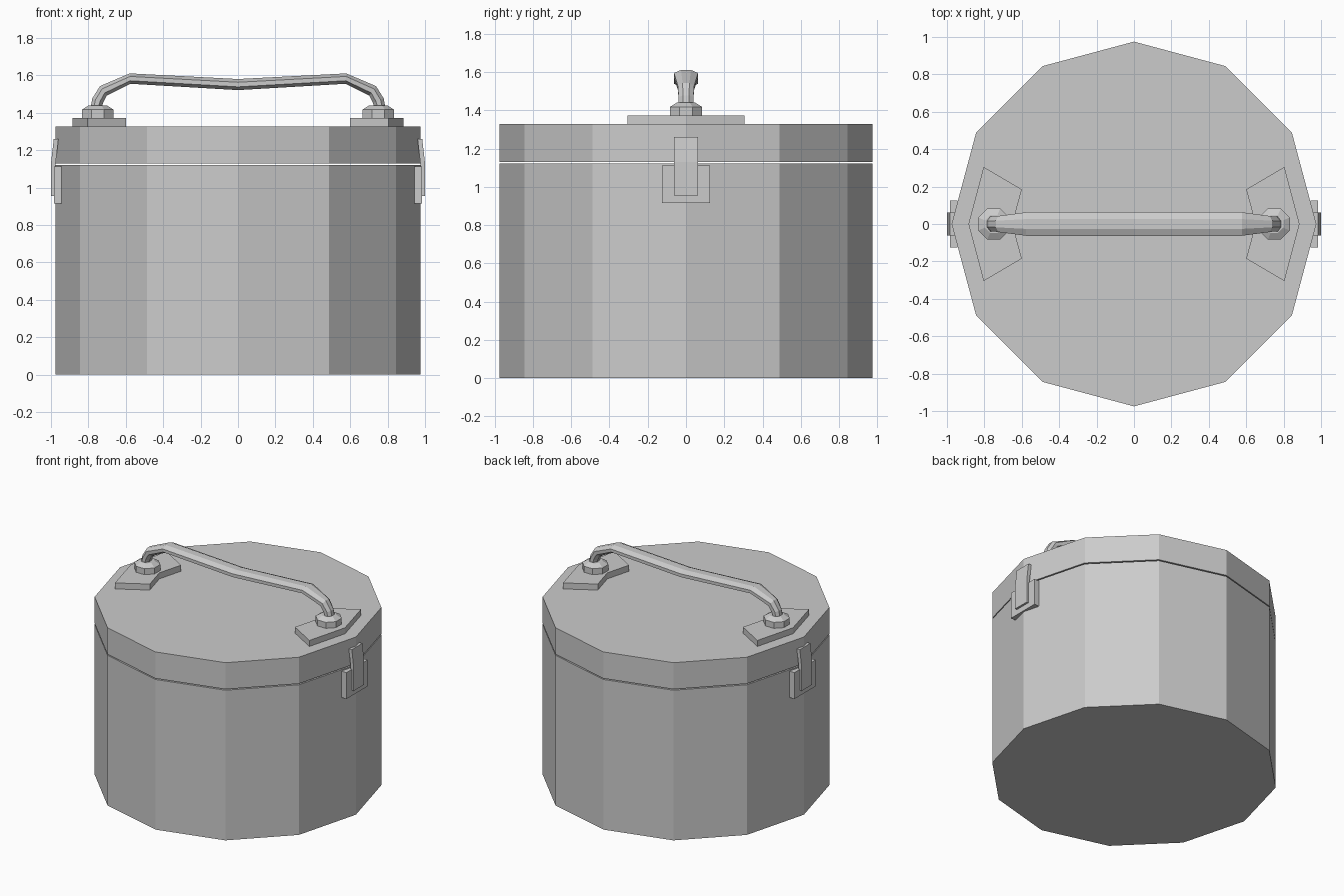
import bpy, bmesh
from math import cos, sin, pi
from mathutils import Vector

if "Cube" in bpy.data.objects:
    bpy.data.objects.remove(bpy.data.objects["Cube"])


def loft(name, rings):
    """Skin a list of equal-sized point rings and cap both ends."""
    bm = bmesh.new()
    vs = [[bm.verts.new(p) for p in r] for r in rings]
    n = len(vs[0])
    for a, b in zip(vs, vs[1:]):
        for i in range(n):
            j = (i + 1) % n
            bm.faces.new((a[i], a[j], b[j], b[i]))
    bm.faces.new(vs[0])
    bm.faces.new(vs[-1])
    bmesh.ops.recalc_face_normals(bm, faces=bm.faces)
    me = bpy.data.meshes.new(name)
    bm.to_mesh(me)
    bm.free()
    ob = bpy.data.objects.new(name, me)
    bpy.context.collection.objects.link(ob)
    return ob


def ngon(n, r, z, x=0, turn=0):
    return [(x + r * cos(2 * pi * i / n + turn), r * sin(2 * pi * i / n + turn), z)
            for i in range(n)]


def prism(name, outline, z0, z1):
    return loft(name, [[(x, y, z) for x, y in outline] for z in (z0, z1)])


# twelve-sided container and lid, with a hairline seam between them
loft("container_body", [ngon(12, 0.975, z) for z in (0, 1.122)])
loft("lid", [ngon(12, 0.975, z) for z in (1.13, 1.328)])

for side, s in (("right", 1), ("left", -1)):
    # bent mounting plate following the lid rim
    plate = [(0.885, 0), (0.804, 0.305), (0.6, 0.185), (0.65, 0),
             (0.6, -0.185), (0.804, -0.305)]
    prism(side + "_handle_plate", [(s * x, y) for x, y in plate], 1.328, 1.373)

    # octagonal socket with a chamfered top
    loft(side + "_handle_socket",
         [ngon(8, r, z, s * 0.75, pi / 8)
          for r, z in ((0.09, 1.373), (0.09, 1.418), (0.052, 1.44))])

    # latch base and angled strap
    prism(side + "_latch_base",
          [(s * x, y) for x, y in ((0.945, -0.125), (0.985, -0.125),
                                   (0.985, 0.125), (0.945, 0.125))], 0.915, 1.112)
    strap = [(0.96, 1.26), (0.985, 1.26), (1.0, 1.13), (1.0, 0.955),
             (0.975, 0.955), (0.975, 1.13)]
    loft(side + "_latch_strap",
         [[(s * x, y, z) for x, z in strap] for y in (-0.062, 0.062)])

# carrying handle: octagonal section (half width, half height) swept along a path
half = [(0.762, 1.42, 0.042, 0.03), (0.75, 1.465, 0.042, 0.034),
        (0.72, 1.517, 0.046, 0.034), (0.577, 1.583, 0.068, 0.03)]
path = [(-x, z, w, h) for x, z, w, h in half] + [(0, 1.551, 0.068, 0.032)] + half[::-1]
rings = []
for i, (x, z, w, h) in enumerate(path):
    a, b = path[max(i - 1, 0)], path[min(i + 1, len(path) - 1)]
    t = Vector((b[0] - a[0], 0, b[1] - a[1])).normalized()
    up = Vector((-t.z, 0, t.x))
    rings.append([Vector((x, 0, z)) + Vector((0, w * cos(k), 0)) + up * h * sin(k)
                  for k in [pi / 8 + pi / 4 * j for j in range(8)]])
loft("carry_handle", rings)
